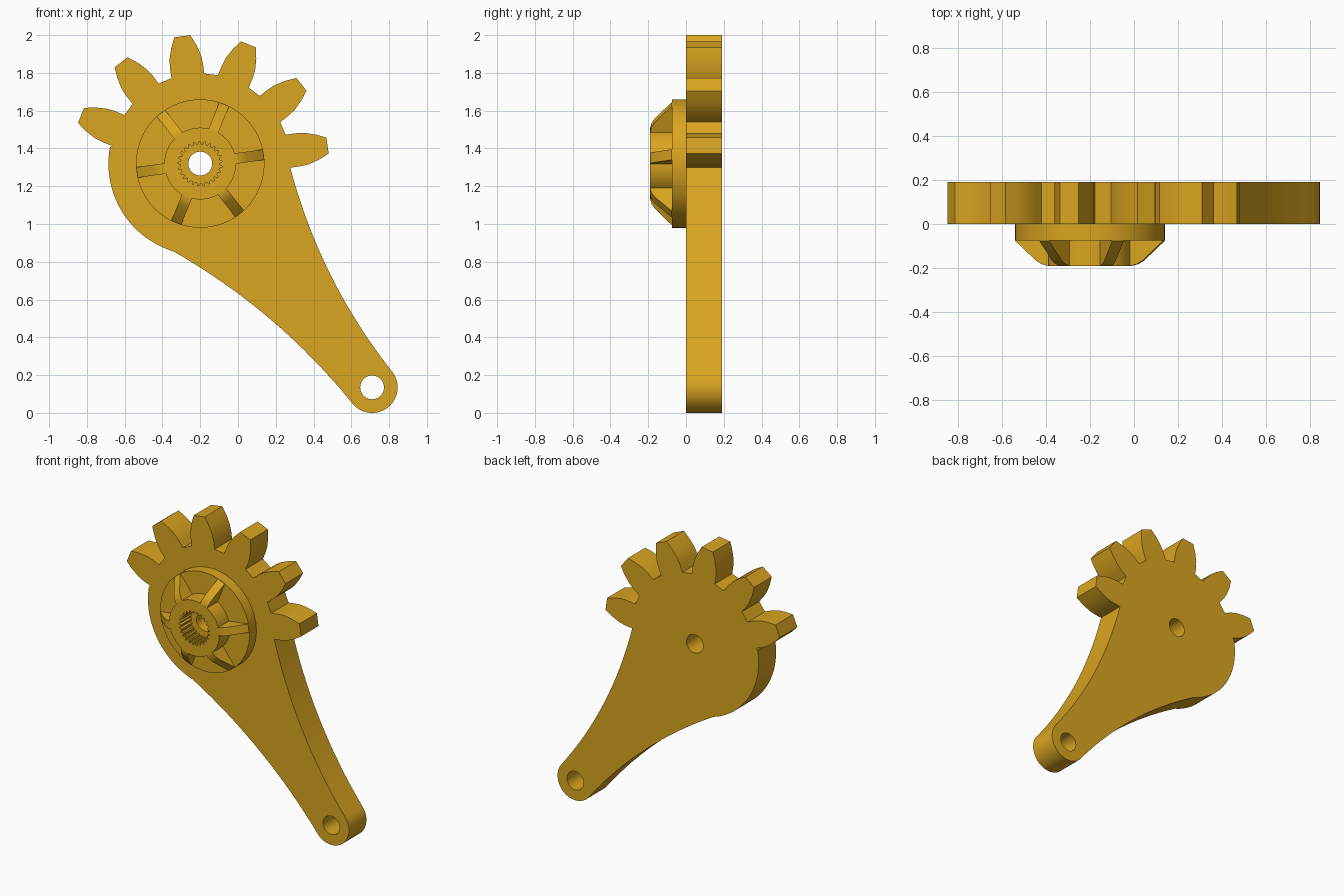
import bpy, bmesh, math

if "Cube" in bpy.data.objects:
    bpy.data.objects.remove(bpy.data.objects["Cube"])

CX, CZ = -0.2, 1.32          # hub centre
EX, EZ, ER = 0.71, 0.135, 0.135  # lever end centre and radius
BORE = 0.063

gold = bpy.data.materials.new("golden yellow")
gold.diffuse_color = (0.70, 0.376, 0.0144, 1)
gold.use_nodes = True
gold.node_tree.nodes["Principled BSDF"].inputs["Base Color"].default_value = gold.diffuse_color


def polar(cx, cz, r, deg):
    a = math.radians(deg)
    return (cx + r * math.cos(a), cz + r * math.sin(a))


def arc(cx, cz, r, a0, a1, n):
    return [polar(cx, cz, r, a0 + (a1 - a0) * i / n) for i in range(n + 1)]


def circle(cx, cz, r, n=48):
    return arc(cx, cz, r, 0, 360, n)[:-1]


def bend(p, c, q, n=16):
    """Inner points of a quadratic curve from p to q."""
    return [tuple((1 - t) ** 2 * p[k] + 2 * t * (1 - t) * c[k] + t * t * q[k] for k in (0, 1))
            for t in (i / n for i in range(1, n))]


def finish(ob):
    """Weld, fix normals, colour and smooth one part."""
    bm = bmesh.new()
    bm.from_mesh(ob.data)
    bmesh.ops.remove_doubles(bm, verts=bm.verts, dist=1e-5)
    bmesh.ops.recalc_face_normals(bm, faces=bm.faces)
    bm.to_mesh(ob.data)
    bm.free()
    ob.data.materials.clear()
    ob.data.materials.append(gold)
    bpy.ops.object.select_all(action='DESELECT')
    ob.select_set(True)
    bpy.context.view_layer.objects.active = ob
    bpy.ops.object.shade_smooth_by_angle(angle=math.radians(25))


def prism(name, loops, y0, y1):
    """Filled outline with holes in the xz plane, extruded from y0 to y1."""
    cu = bpy.data.curves.new(name, 'CURVE')
    cu.dimensions = '2D'
    cu.fill_mode = 'BOTH'
    cu.extrude = (y1 - y0) / 2
    for pts in loops:
        sp = cu.splines.new('POLY')
        sp.points.add(len(pts) - 1)
        for p, (x, z) in zip(sp.points, pts):
            p.co = (x, z, 0, 1)
        sp.use_cyclic_u = True
    ob = bpy.data.objects.new(name, cu)
    bpy.context.collection.objects.link(ob)
    ob.rotation_euler.x = math.pi / 2
    ob.location.y = (y0 + y1) / 2
    bpy.ops.object.select_all(action='DESELECT')
    ob.select_set(True)
    bpy.context.view_layer.objects.active = ob
    bpy.ops.object.convert(target='MESH')
    ob = bpy.context.view_layer.objects.active
    bpy.ops.object.transform_apply(location=True, rotation=True, scale=True)
    finish(ob)


# Lever plate: six gear teeth, round body, curved arm and rounded end
outline = []
tooth = [(0.477, -10.6), (0.53, -9.6), (0.575, -8.4), (0.63, -6.1), (0.682, -3.6)]
tooth += [(r, -a) for r, a in reversed(tooth)]
for k in range(6):
    outline += [polar(CX, CZ, r, 8 + 30 * k + a) for r, a in tooth]
outline += arc(CX, CZ, 0.486, 170, 253, 32)
low_end, high_end = polar(EX, EZ, ER, 223), polar(EX, EZ, ER, 397)
outline += bend(outline[-1], (0.214, 0.538), low_end)
outline += arc(EX, EZ, ER, 223, 397, 32)
outline += bend(high_end, (0.435, 0.70), outline[0])
prism("lever_plate", [outline, circle(CX, CZ, BORE), circle(EX, EZ, BORE)], 0, 0.19)

# Hub disc and the splined collar on it
prism("hub_disc", [circle(CX, CZ, 0.34, 72), circle(CX, CZ, BORE)], -0.075, 0)
spline = []
for k in range(25):
    for r, a in ((0.102, -4), (0.102, 1), (0.117, 4.5), (0.117, 7)):
        spline.append(polar(CX, CZ, r, k * 14.4 + a))
prism("splined_collar", [circle(CX, CZ, 0.19, 64), spline], -0.19, -0.075)

# Six sloping ribs from collar to disc rim
profile = [(0.18, -0.07), (0.18, -0.19), (0.195, -0.189), (0.22, -0.182), (0.245, -0.166),
           (0.338, -0.078), (0.338, -0.07)]
for k in range(6):
    a = math.radians(8 + 60 * k)
    c, s = math.cos(a), math.sin(a)
    bm = bmesh.new()
    sides = [[bm.verts.new((CX + r * c - w * s, y, CZ + r * s + w * c)) for r, y in profile]
             for w in (-0.028, 0.028)]
    bm.faces.new(sides[0])
    bm.faces.new(sides[1][::-1])
    n = len(profile)
    for i in range(n):
        j = (i + 1) % n
        bm.faces.new((sides[0][i], sides[1][i], sides[1][j], sides[0][j]))
    me = bpy.data.meshes.new("hub_rib")
    bm.to_mesh(me)
    bm.free()
    rib = bpy.data.objects.new("hub_rib_%d" % (k + 1), me)
    bpy.context.collection.objects.link(rib)
    finish(rib)
